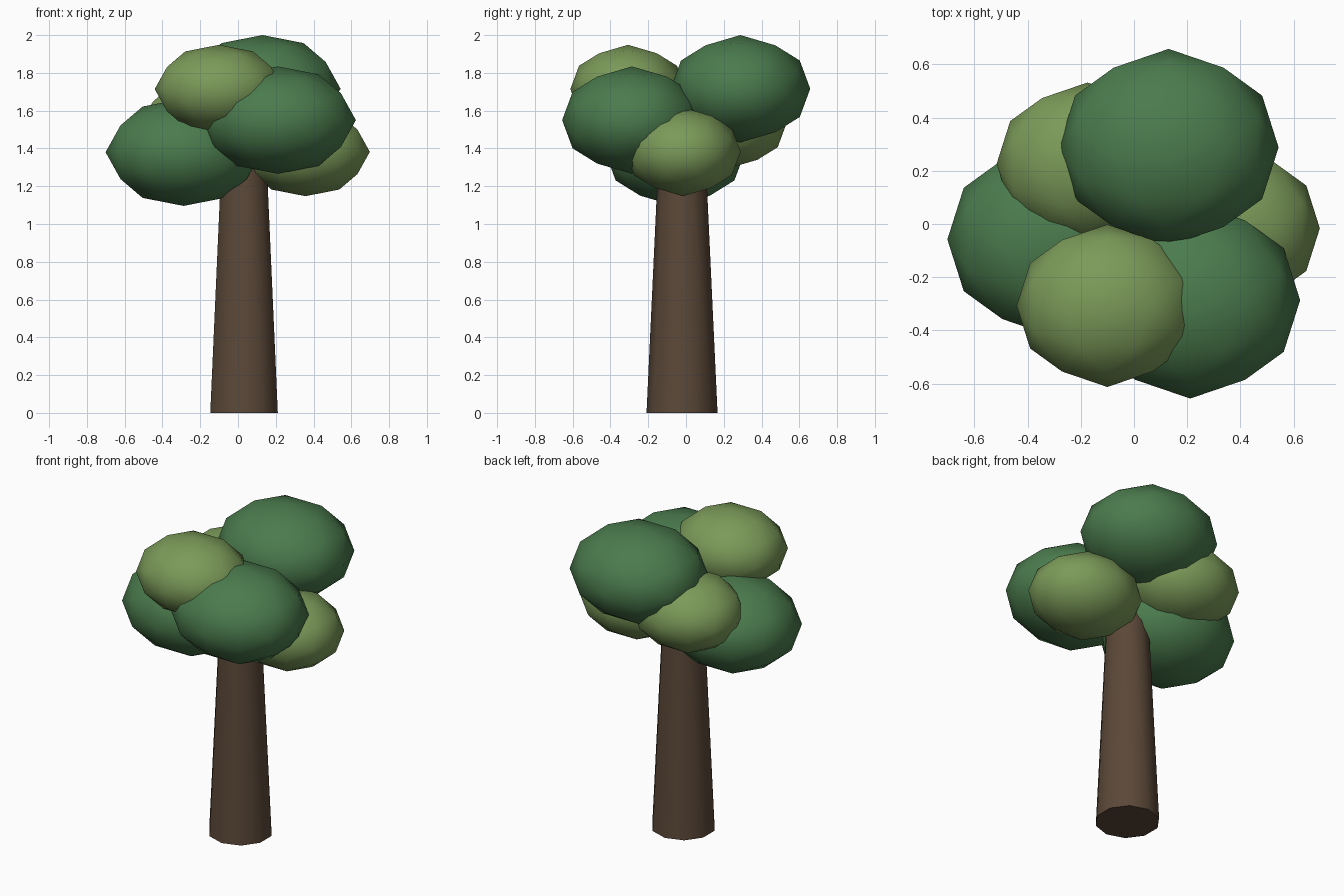
import bpy, bmesh, math
from itertools import combinations
from mathutils import Vector, Matrix

if "Cube" in bpy.data.objects:
    bpy.data.objects.remove(bpy.data.objects["Cube"])


def material(name, rgb):
    m = bpy.data.materials.new(name)
    m.diffuse_color = (*rgb, 1)
    m.use_nodes = True
    m.node_tree.nodes["Principled BSDF"].inputs["Base Color"].default_value = m.diffuse_color
    return m


def finish(name, bm, mat):
    bmesh.ops.recalc_face_normals(bm, faces=bm.faces[:])
    me = bpy.data.meshes.new(name)
    bm.to_mesh(me)
    bm.free()
    me.materials.append(mat)
    ob = bpy.data.objects.new(name, me)
    bpy.context.collection.objects.link(ob)
    bpy.ops.object.select_all(action='DESELECT')
    ob.select_set(True)
    bpy.context.view_layer.objects.active = ob
    bpy.ops.object.shade_smooth_by_angle(angle=math.radians(50))


bark = material("bark", (0.105, 0.065, 0.04))
dark = material("dark_leaves", (0.07, 0.2, 0.075))
light = material("light_leaves", (0.2, 0.325, 0.1))

# Icosahedron corners plus edge midpoints: a once-divided ball with points on the axes
t = (1 + math.sqrt(5)) / 2
corners = [Vector(p).normalized() for a in (-1, 1) for b in (-t, t)
           for p in ((a, 0, b), (b, a, 0), (0, b, a))]
ball = corners + [(p + q).normalized() for p, q in combinations(corners, 2) if p.dot(q) > 0.4]


def leaf_clump(name, centre, radius, mat):
    bm = bmesh.new()
    for p in ball:
        bm.verts.new(p)
    bmesh.ops.convex_hull(bm, input=bm.verts[:])
    scale = Matrix.Diagonal((radius, radius * 0.895, radius * 0.688, 1))
    bm.transform(Matrix.Translation(centre) @ scale)
    finish(name, bm, mat)


# Trunk
H = 1.37
bm = bmesh.new()
bmesh.ops.create_cone(bm, cap_ends=True, segments=10, radius1=0.188, radius2=0.124, depth=H)
bm.transform(Matrix.Translation((0.032, -0.021, H / 2)))
finish("trunk", bm, bark)

# Foliage: three large dark clumps, three smaller light ones
leaf_clump("clump_back_top", (0.13, 0.288, 1.716), 0.413, dark)
leaf_clump("clump_front_right", (0.211, -0.286, 1.55), 0.413, dark)
leaf_clump("clump_left", (-0.288, -0.058, 1.38), 0.413, dark)
leaf_clump("clump_front_top", (-0.10, -0.307, 1.714), 0.341, light)
leaf_clump("clump_right", (0.357, -0.016, 1.382), 0.341, light)
leaf_clump("clump_back_left", (-0.175, 0.226, 1.53), 0.341, light)
